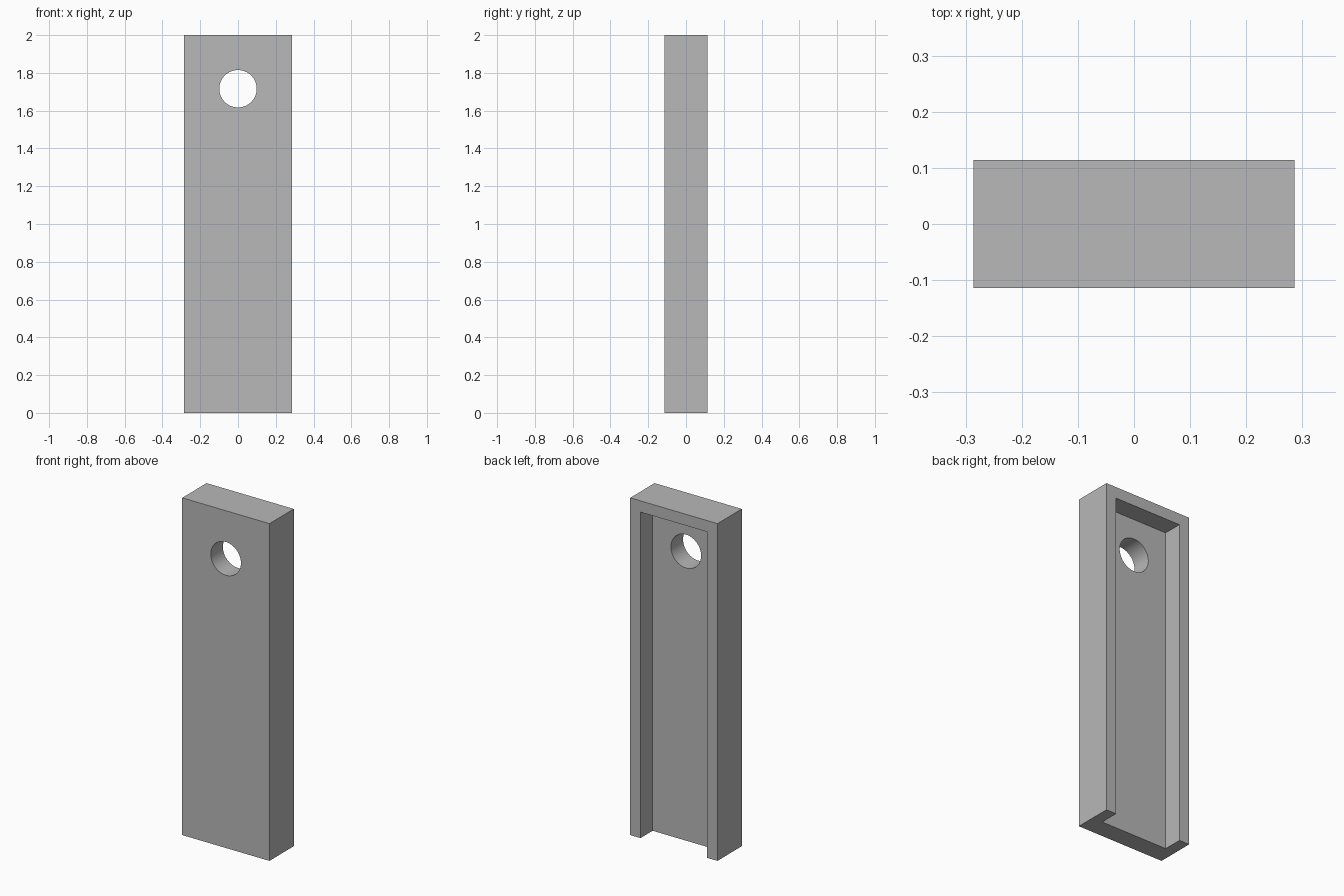
import bpy
import bmesh
from math import pi
from mathutils import Matrix

HALF_W, HALF_D, HEIGHT = 0.286, 0.114, 2.0
WALL = 0.067       # side and top wall thickness
HOLE_R, HOLE_Z = 0.099, 1.716

cube = bpy.data.objects.get("Cube")
if cube:
    bpy.data.objects.remove(cube, do_unlink=True)

grey = bpy.data.materials.new("grey")
grey.use_nodes = True
colour = (0.48, 0.48, 0.48, 1)
grey.diffuse_color = colour
grey.node_tree.nodes["Principled BSDF"].inputs["Base Color"].default_value = colour


def add_object(name, bm):
    mesh = bpy.data.meshes.new(name)
    bm.to_mesh(mesh)
    bm.free()
    mesh.materials.append(grey)
    obj = bpy.data.objects.new(name, mesh)
    bpy.context.collection.objects.link(obj)
    return obj


def box(name, low, high):
    bm = bmesh.new()
    size = [b - a for a, b in zip(low, high)]
    centre = [(a + b) / 2 for a, b in zip(low, high)]
    bmesh.ops.create_cube(bm, size=1, matrix=Matrix.Translation(centre) @ Matrix.Diagonal((*size, 1)))
    return add_object(name, bm)


def cut(target, cutter):
    mod = target.modifiers.new(cutter.name, "BOOLEAN")
    mod.operation = "DIFFERENCE"
    mod.solver = "EXACT"
    mod.object = cutter
    bpy.context.view_layer.objects.active = target
    bpy.ops.object.modifier_apply(modifier=mod.name)
    bpy.data.objects.remove(cutter, do_unlink=True)


# Solid cover
cover = box("cover", (-HALF_W, -HALF_D, 0), (HALF_W, HALF_D, HEIGHT))

# Channel open at the back and the bottom
inner = HALF_W - WALL
cut(cover, box("channel_cutter", (-inner, 0, -WALL), (inner, HALF_D * 2, HEIGHT - WALL)))

# Round hole through the front plate
bm = bmesh.new()
bmesh.ops.create_cone(bm, cap_ends=True, segments=64, radius1=HOLE_R, radius2=HOLE_R, depth=1,
                      matrix=Matrix.Translation((0, 0, HOLE_Z)) @ Matrix.Rotation(pi / 2, 4, "X"))
cut(cover, add_object("hole_cutter", bm))

# Smooth hole wall, sharp outer edges
bpy.ops.object.select_all(action="DESELECT")
cover.select_set(True)
bpy.context.view_layer.objects.active = cover
bpy.ops.object.shade_smooth_by_angle(angle=pi / 6)
